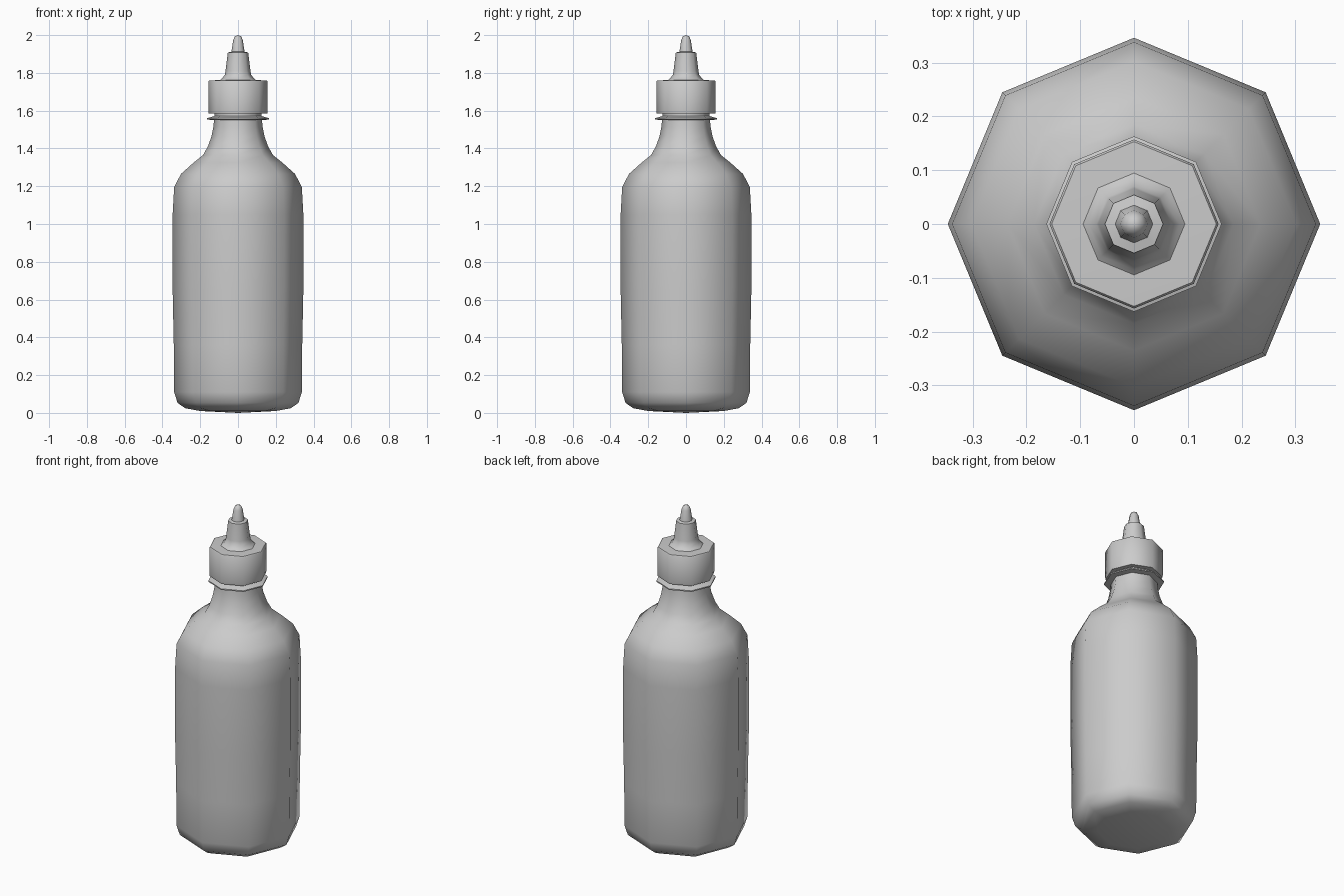
import bpy, bmesh, math

if "Cube" in bpy.data.objects:
    bpy.data.objects.remove(bpy.data.objects["Cube"])

SIDES = 8  # low-poly octagonal turning, corners on the x and y axes


def lathe(name, profile):
    """Turn a (radius, z) profile around z; zero radii become poles."""
    bm = bmesh.new()
    rings = []
    for r, z in profile:
        if r == 0:
            rings.append([bm.verts.new((0, 0, z))])
        else:
            rings.append([bm.verts.new((r * math.cos(i * math.tau / SIDES),
                                        r * math.sin(i * math.tau / SIDES), z))
                          for i in range(SIDES)])
    for a, b in zip(rings, rings[1:]):
        for i in range(SIDES):
            j = (i + 1) % SIDES
            if len(a) == 1:
                bm.faces.new((a[0], b[j], b[i]))
            elif len(b) == 1:
                bm.faces.new((a[i], a[j], b[0]))
            else:
                bm.faces.new((a[i], a[j], b[j], b[i]))
    bmesh.ops.recalc_face_normals(bm, faces=bm.faces)
    mesh = bpy.data.meshes.new(name)
    bm.to_mesh(mesh)
    bm.free()
    ob = bpy.data.objects.new(name, mesh)
    bpy.context.collection.objects.link(ob)
    bpy.ops.object.select_all(action='DESELECT')
    ob.select_set(True)
    bpy.context.view_layer.objects.active = ob
    bpy.ops.object.shade_smooth_by_angle(angle=math.radians(50))
    return ob


# Bottle body with rounded foot, sloped shoulder, neck and thin collar
lathe("bottle_body", [
    (0, 0), (0.2, 0.01), (0.28, 0.025), (0.32, 0.053), (0.338, 0.11),
    (0.34, 0.36), (0.346, 0.65), (0.346, 1.05), (0.338, 1.195),
    (0.302, 1.265), (0.235, 1.325), (0.185, 1.365), (0.16, 1.41),
    (0.14, 1.465), (0.13, 1.515), (0.127, 1.55), (0.163, 1.553),
    (0.163, 1.56), (0.125, 1.572), (0.125, 1.6), (0, 1.6)])

# Screw cap
lathe("cap", [
    (0, 1.585), (0.155, 1.585), (0.157, 1.60), (0.157, 1.755),
    (0.153, 1.76), (0, 1.765)])

# Stepped nozzle
lathe("nozzle", [
    (0, 1.757), (0.098, 1.759), (0.085, 1.77), (0.07, 1.79), (0.066, 1.81),
    (0.054, 1.908), (0.035, 1.912), (0.025, 1.975), (0.017, 1.993),
    (0, 2.0)])
